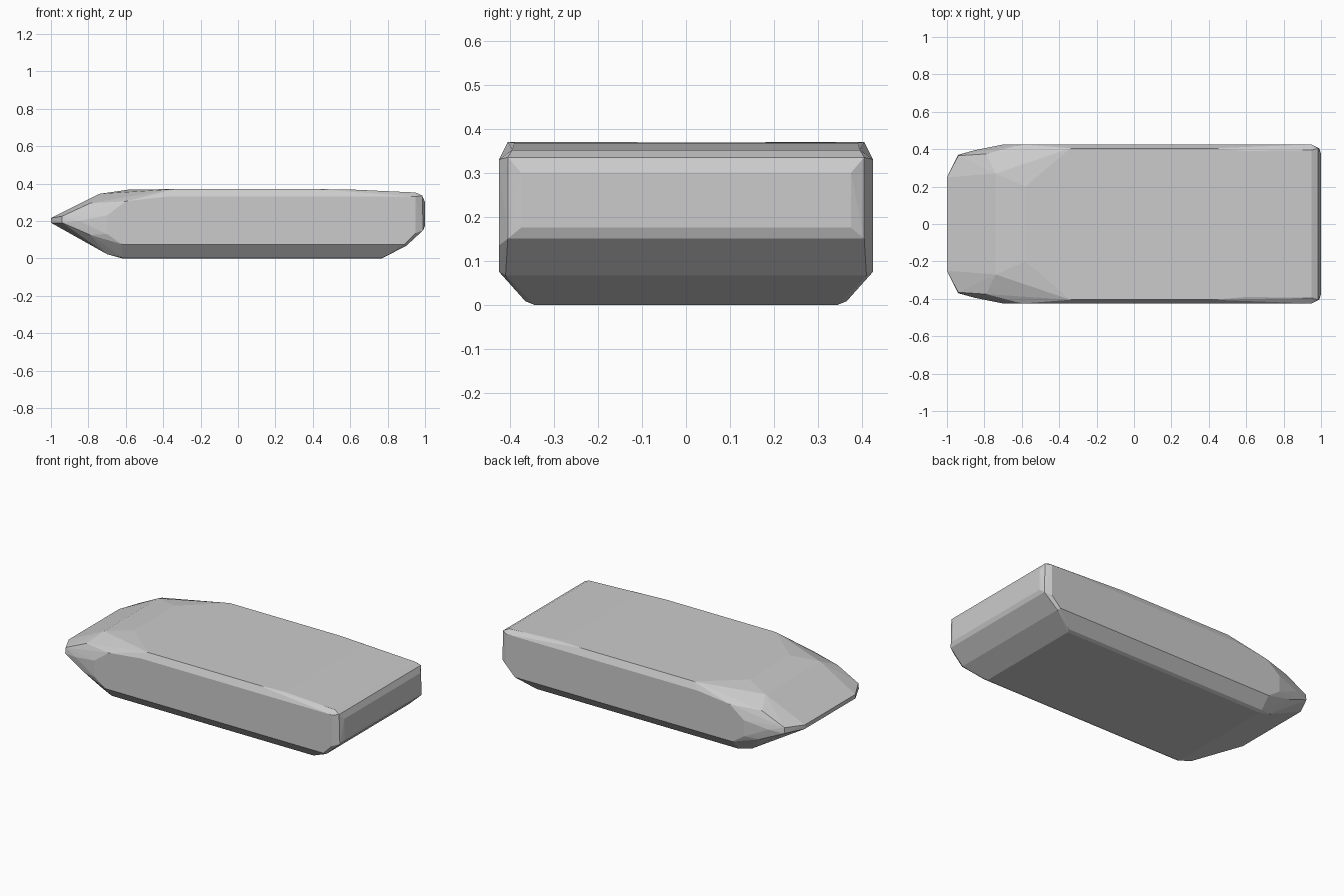
import bpy, bmesh, math

if "Cube" in bpy.data.objects:
    bpy.data.objects.remove(bpy.data.objects["Cube"])

# Half-width stations: (x, y, z), mirrored across y
nose = [(-1, .25, .19), (-1, .25, .215), (-.94, .37, .19), (-.94, .365, .225),
        (-.79, .40, .125), (-.85, .395, .20), (-.74, .27, .345), (-.79, .375, .295)]
shoulder = [(-.70, .425, .13), (-.70, .425, .23), (-.60, .425, .305),
            (-.38, .425, .33), (-.58, .20, .368), (-.34, .405, .37), (-.62, .425, .075)]
belly = [(-.62, .345, 0), (-.70, .34, .022), (-.62, .365, .008),
         (.77, .345, 0), (.78, .365, .008), (.89, .425, .075), (.90, .41, .067)]
tail = [(.42, .405, .37), (.60, .39, .368), (.95, .395, .352), (.95, .425, .33),
        (.95, .425, .135), (.985, .405, .335), (.99, .405, .15),
        (1, .375, .30), (1, .375, .175)]

# Faceted body as one convex shell
bm = bmesh.new()
for x, y, z in nose + shoulder + belly + tail:
    for side in (1, -1):
        bm.verts.new((x, side * y, z))
res = bmesh.ops.convex_hull(bm, input=bm.verts[:])
loose = [v for v in bm.verts if not v.link_faces]
bmesh.ops.delete(bm, geom=loose, context='VERTS')
bmesh.ops.dissolve_limit(bm, angle_limit=math.radians(1),
                         verts=bm.verts[:], edges=bm.edges[:])
bmesh.ops.recalc_face_normals(bm, faces=bm.faces[:])
mesh = bpy.data.meshes.new("body_shell")
bm.to_mesh(mesh)
bm.free()
body = bpy.data.objects.new("body_shell", mesh)
bpy.context.collection.objects.link(body)
